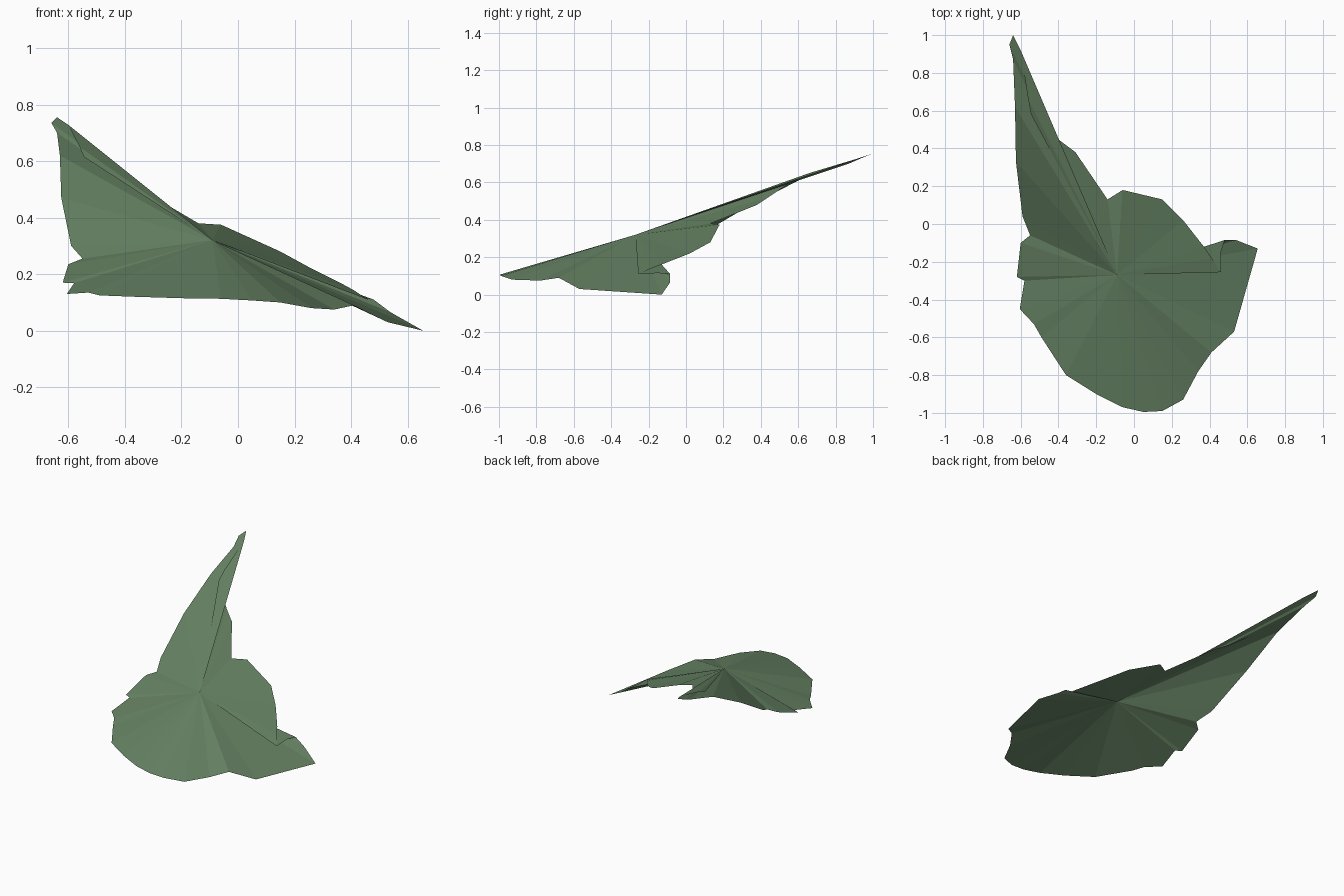
import bpy
import bmesh

# Leaf colour
green = bpy.data.materials.new("leaf green")
green.diffuse_color = (0.135, 0.23, 0.128, 1)

# Point where the stalk meets the leaf, all pleats radiate from it
hub = (-0.09, -0.27, 0.32)

# Leaf rim, counter-clockwise from the long tip
rim = [
    # long tip and left edge
    (-0.64, 1.00, 0.755), (-0.66, 0.95, 0.735), (-0.64, 0.87, 0.70),
    (-0.63, 0.62, 0.62), (-0.625, 0.33, 0.47), (-0.59, 0.04, 0.30),
    (-0.55, -0.06, 0.255), (-0.60, -0.10, 0.235), (-0.62, -0.28, 0.17),
    (-0.58, -0.30, 0.168), (-0.605, -0.45, 0.13), (-0.53, -0.53, 0.135),
    # round front lobe
    (-0.49, -0.60, 0.125), (-0.36, -0.80, 0.12), (-0.20, -0.90, 0.115),
    (-0.06, -0.97, 0.113), (0.05, -0.995, 0.107), (0.15, -0.99, 0.10),
    (0.26, -0.93, 0.08), (0.34, -0.78, 0.075), (0.41, -0.68, 0.09),
    # right corner, folded back under the next lobe
    (0.53, -0.57, 0.03), (0.655, -0.13, 0.0), (0.54, -0.085, 0.065),
    (0.48, -0.085, 0.11), (0.46, -0.15, 0.115), (0.46, -0.255, 0.11),
    # back lobe
    (0.41, -0.18, 0.143), (0.37, -0.12, 0.165), (0.26, 0.02, 0.22),
    (0.15, 0.13, 0.28), (-0.06, 0.18, 0.375), (-0.14, 0.13, 0.38),
    # narrow flap folded along the long tip
    (-0.31, 0.38, 0.48), (-0.39, 0.44, 0.52), (-0.545, 0.58, 0.615),
    (-0.56, 0.66, 0.65), (-0.60, 0.92, 0.728),
]

# Fan of flat pleats from the hub to the rim
bm = bmesh.new()
centre = bm.verts.new(hub)
ring = [bm.verts.new(p) for p in rim]
for a, b in zip(ring, ring[1:] + ring[:1]):
    bm.faces.new((centre, a, b))

mesh = bpy.data.meshes.new("leaf")
bm.to_mesh(mesh)
bm.free()
mesh.materials.append(green)
leaf = bpy.data.objects.new("leaf", mesh)
bpy.context.collection.objects.link(leaf)
